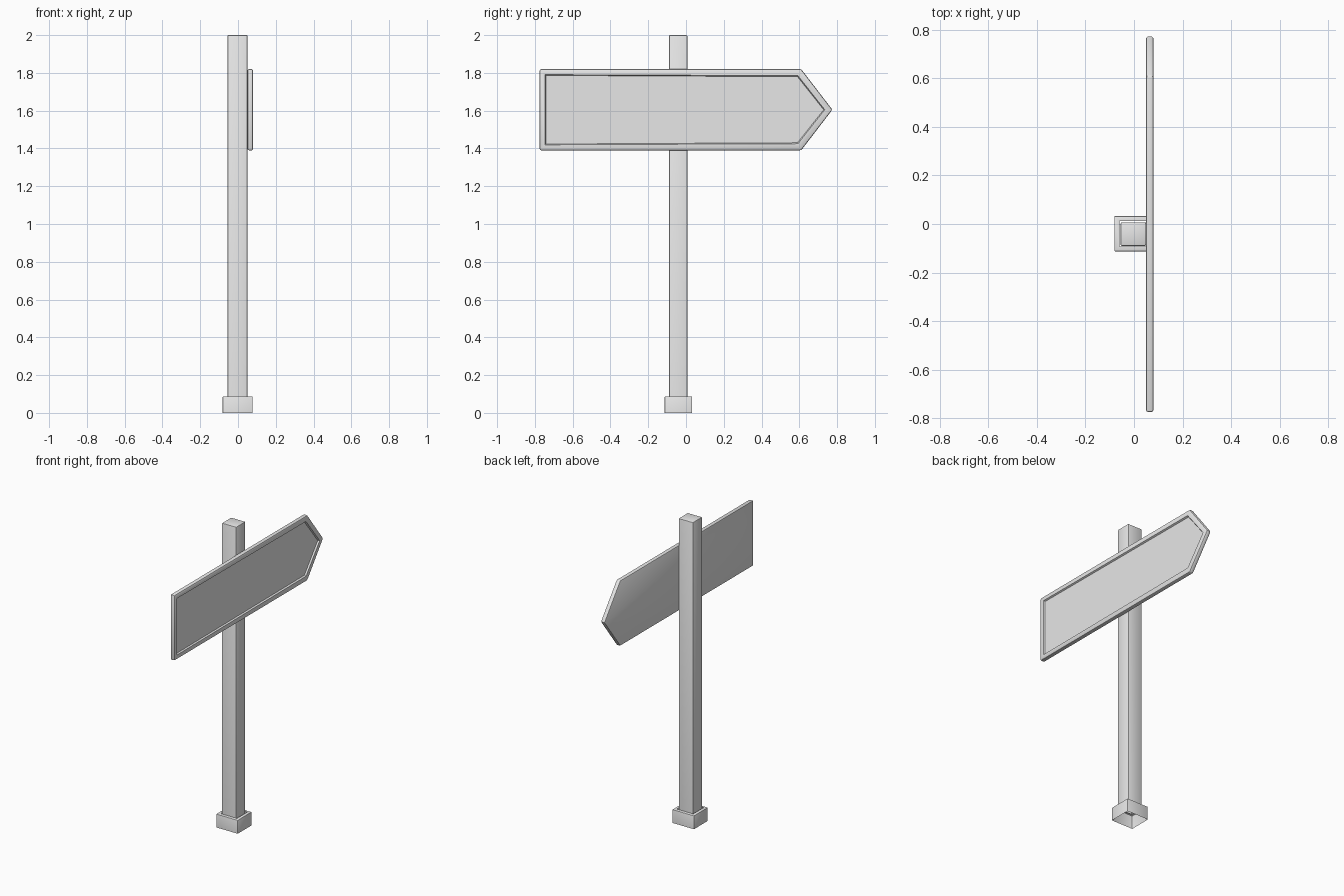
import bpy
import bmesh
from mathutils import Vector

cube = bpy.data.objects.get("Cube")
if cube:
    bpy.data.objects.remove(cube, do_unlink=True)

grey = bpy.data.materials.new("light_grey")
grey.use_nodes = True
colour = (0.8, 0.8, 0.8, 1)
grey.diffuse_color = colour
grey.node_tree.nodes["Principled BSDF"].inputs["Base Color"].default_value = colour


def finish(bm, name):
    mesh = bpy.data.meshes.new(name)
    bm.to_mesh(mesh)
    bm.free()
    mesh.materials.append(grey)
    obj = bpy.data.objects.new(name, mesh)
    bpy.context.collection.objects.link(obj)
    bpy.ops.object.select_all(action='DESELECT')
    obj.select_set(True)
    bpy.context.view_layer.objects.active = obj
    bpy.ops.object.shade_smooth_by_angle(angle=0.6)
    return obj


def bevel(bm, edges, width):
    bmesh.ops.bevel(bm, geom=edges, offset=width, segments=2, profile=0.5, affect='EDGES')


def open_box(name, low, high, width, hole=None):
    """Bevelled box without a bottom; hole gives a square opening in the top."""
    bm = bmesh.new()
    low, high = Vector(low), Vector(high)
    bmesh.ops.create_cube(bm, size=1)
    for v in bm.verts:
        v.co = (low + high) / 2 + v.co * (high - low)
    bm.faces.ensure_lookup_table()
    bottom = min(bm.faces, key=lambda f: f.calc_center_median().z)
    bmesh.ops.delete(bm, geom=[bottom], context='FACES_ONLY')
    bevel(bm, [e for e in bm.edges if not e.is_boundary], width)
    if hole:
        top = max(bm.faces, key=lambda f: f.calc_center_median().z)
        bmesh.ops.inset_region(bm, faces=[top], thickness=hole)
        bmesh.ops.delete(bm, geom=[top], context='FACES_ONLY')
    return finish(bm, name)


# Hollow post standing in a hollow foot
open_box("post", (-0.055, -0.09, 0.08), (0.05, 0.007, 2), 0.005)
open_box("foot", (-0.081, -0.113, 0), (0.077, 0.033, 0.088), 0.004, hole=0.023)

# Arrow-shaped board with a recessed face
outline = [(-0.775, 1.39), (0.61, 1.39), (0.775, 1.605), (0.61, 1.82), (-0.775, 1.82)]
bm = bmesh.new()
back = bm.faces.new([bm.verts.new((0.05, y, z)) for y, z in outline])
new = bmesh.ops.extrude_face_region(bm, geom=[back], use_keep_orig=True)["geom"]
for v in new:
    if isinstance(v, bmesh.types.BMVert):
        v.co.x = 0.08
bmesh.ops.recalc_face_normals(bm, faces=bm.faces)
bevel(bm, bm.edges[:], 0.008)
front = max(bm.faces, key=lambda f: f.calc_area() * f.normal.x)
bmesh.ops.inset_region(bm, faces=[front], thickness=0.03)
bmesh.ops.inset_region(bm, faces=[front], thickness=0.006, depth=-0.01)
finish(bm, "arrow_board")
